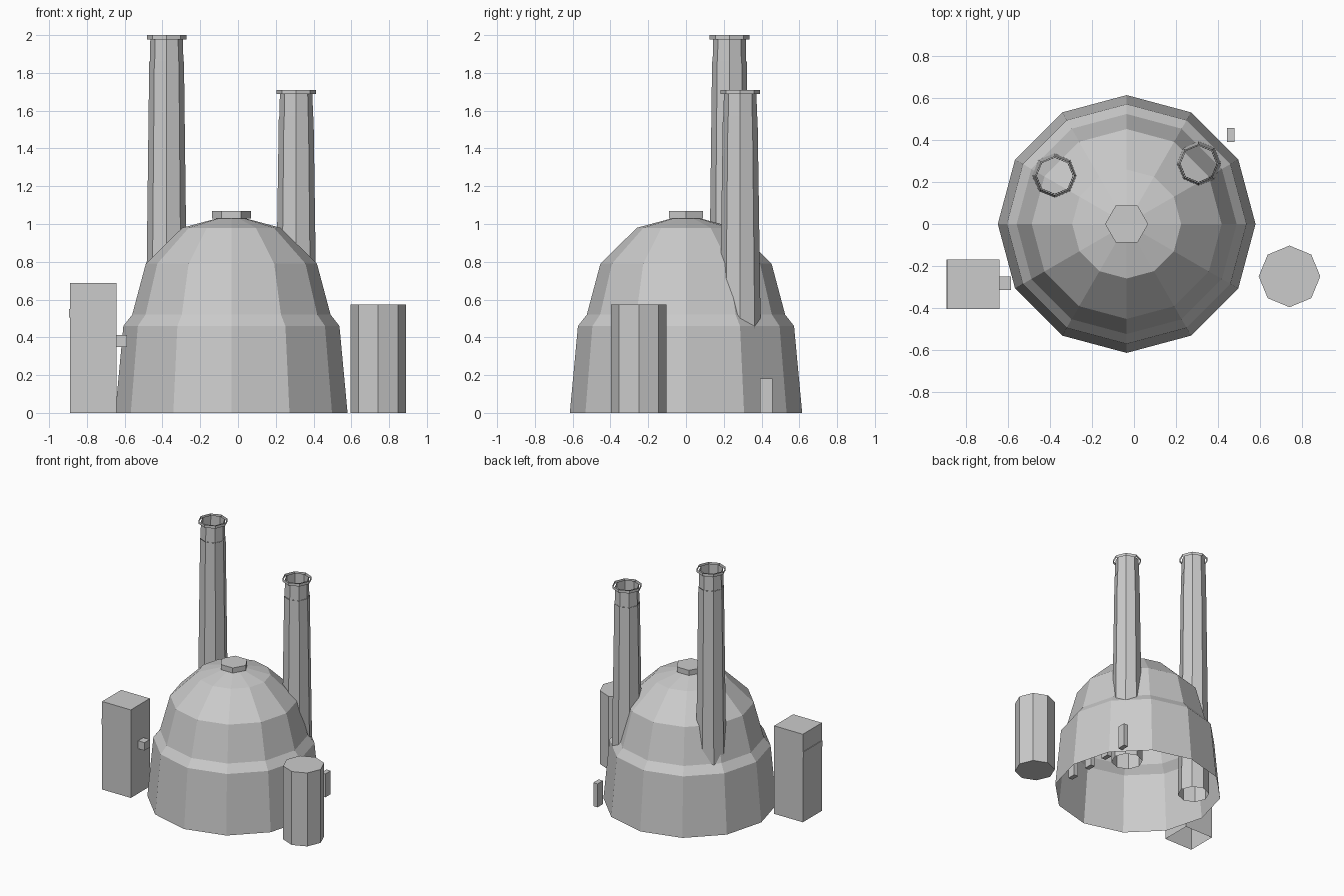
import bpy
import bmesh
from math import cos, sin, pi

cube = bpy.data.objects.get("Cube")
if cube:
    bpy.data.objects.remove(cube, do_unlink=True)

grey = bpy.data.materials.new("plain grey")
grey.use_nodes = True
colour = (0.6, 0.6, 0.6, 1)
grey.diffuse_color = colour
grey.node_tree.nodes["Principled BSDF"].inputs["Base Color"].default_value = colour


def finish(name, bm, location=(0, 0, 0)):
    mesh = bpy.data.meshes.new(name)
    bm.to_mesh(mesh)
    bm.free()
    mesh.materials.append(grey)
    obj = bpy.data.objects.new(name, mesh)
    obj.location = location
    bpy.context.collection.objects.link(obj)
    return obj


def lathe(name, sides, profile, x, y, top=False, bottom=False):
    """Faceted shell from (radius, height) rings; zero radius makes a point."""
    bm = bmesh.new()
    rings = []
    for r, z in profile:
        if r == 0:
            rings.append([bm.verts.new((0, 0, z))] * sides)
        else:
            angles = [2 * pi * i / sides for i in range(sides)]
            rings.append([bm.verts.new((r * cos(a), r * sin(a), z)) for a in angles])
    for low, high in zip(rings, rings[1:]):
        for i in range(sides):
            j = (i + 1) % sides
            corners = [low[i], low[j], high[j], high[i]]
            bm.faces.new(list(dict.fromkeys(corners)))
    if top:
        bm.faces.new(rings[-1])
    if bottom:
        bm.faces.new(rings[0][::-1])
    return finish(name, bm, (x, y, 0))


def box(name, x, y, z, open_bottom=False):
    """Box from (min, max) ranges on each axis."""
    bm = bmesh.new()
    bmesh.ops.create_cube(bm, size=1)
    for v in bm.verts:
        for axis, span in enumerate((x, y, z)):
            v.co[axis] = span[v.co[axis] > 0]
    if open_bottom:
        floor = [f for f in bm.faces if f.normal.z < -0.5]
        floor = floor or [min(bm.faces, key=lambda f: f.calc_center_median().z)]
        bmesh.ops.delete(bm, geom=floor, context="FACES_ONLY")
    return finish(name, bm)


# Main domed building, open underneath, with its roof cap
centre = -0.035
lathe("dome", 12, [(0.615, 0), (0.572, 0.46), (0.525, 0.52), (0.453, 0.79),
                   (0.26, 0.98), (0, 1.05)], centre, 0)
lathe("roof_cap", 6, [(0.103, 1.03), (0.103, 1.07)], centre, 0, True, True)

# Two open chimneys running down to the ground, each with a loose rim band
for side, x, y, height in (("right", -0.378, 0.23, 2.0), ("left", 0.308, 0.287, 1.71)):
    neck = height - 0.14
    lathe(side + "_chimney", 8, [(0.115, 0), (0.092, neck)], x, y)
    lathe(side + "_chimney_neck", 8, [(0.089, neck), (0.086, height - 0.005)], x, y)
    lathe(side + "_chimney_rim", 8, [(0.105, height - 0.022), (0.105, height)], x, y)

# Storage tank
lathe("tank", 8, [(0.147, 0), (0.147, 0.573)], 0.742, -0.25, True, True)

# Utility tower with a connecting stub and a thin ledge on its outer side
box("tower", (-0.89, -0.642), (-0.405, -0.17), (0, 0.687), open_bottom=True)
box("tower_stub", (-0.65, -0.587), (-0.315, -0.25), (0.35, 0.412))
box("tower_ledge", (-0.895, -0.888), (-0.405, -0.17), (0.505, 0.55))

# Row of short posts
for i in range(4):
    y = 0.425 - 0.19 * i
    box(f"post_{i + 1}", (0.443, 0.48), (y - 0.033, y + 0.033), (0, 0.183))
